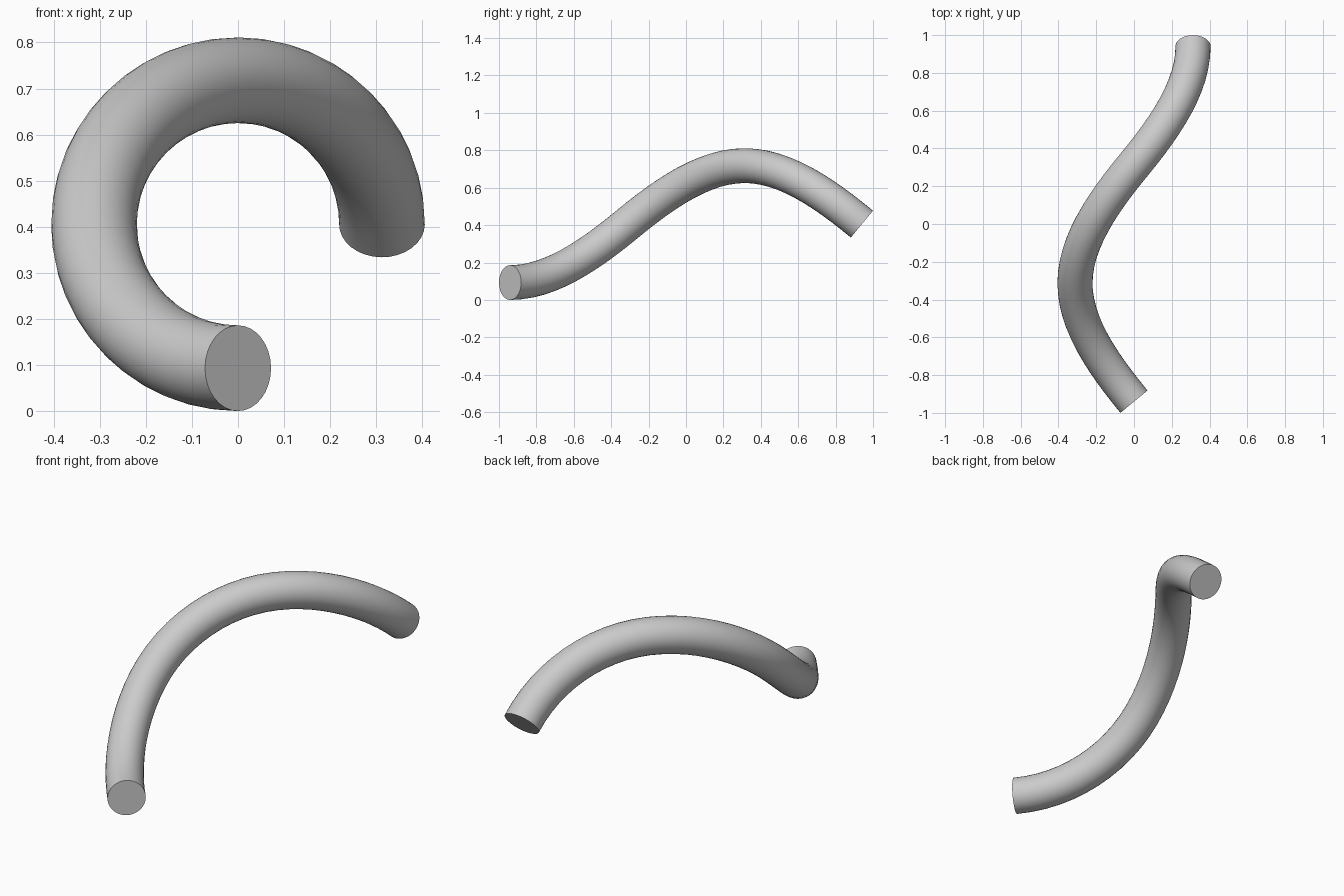
import bpy, bmesh

if "Cube" in bpy.data.objects:
    bpy.data.objects.remove(bpy.data.objects["Cube"])

R = 0.3125      # coil radius
r = 0.093       # tube radius
CZ = R + r      # coil centre height
STEP = 0.627    # advance along y per quarter turn
K = 0.5523      # circle handle factor

# coil path: bottom -> left -> top -> right, moving towards the back
quarters = [(0, -1), (-1, 0), (0, 1), (1, 0)]
cu = bpy.data.curves.new("coiled_tube", 'CURVE')
cu.dimensions = '3D'
cu.resolution_u = 12
cu.bevel_depth = r
cu.bevel_resolution = 14
cu.use_fill_caps = True
sp = cu.splines.new('BEZIER')
sp.bezier_points.add(3)
for i, (bp, (cx, cz)) in enumerate(zip(sp.bezier_points, quarters)):
    x, y, z = R * cx, (i - 1.5) * STEP, CZ + R * cz
    hx, hy, hz = K * R * cz, STEP / 3, -K * R * cx
    bp.handle_left_type = bp.handle_right_type = 'FREE'
    bp.co = (x, y, z)
    bp.handle_left = (x - hx, y - hy, z - hz)
    bp.handle_right = (x + hx, y + hy, z + hz)

tube = bpy.data.objects.new("coiled_tube", cu)
bpy.context.collection.objects.link(tube)
bpy.context.view_layer.objects.active = tube
tube.select_set(True)
bpy.ops.object.convert(target='MESH')
tube = bpy.context.object

# weld the end caps to the tube wall
bm = bmesh.new()
bm.from_mesh(tube.data)
bmesh.ops.remove_doubles(bm, verts=bm.verts, dist=1e-5)
bmesh.ops.recalc_face_normals(bm, faces=bm.faces)
bm.to_mesh(tube.data)
bm.free()
bpy.ops.object.shade_smooth_by_angle()
